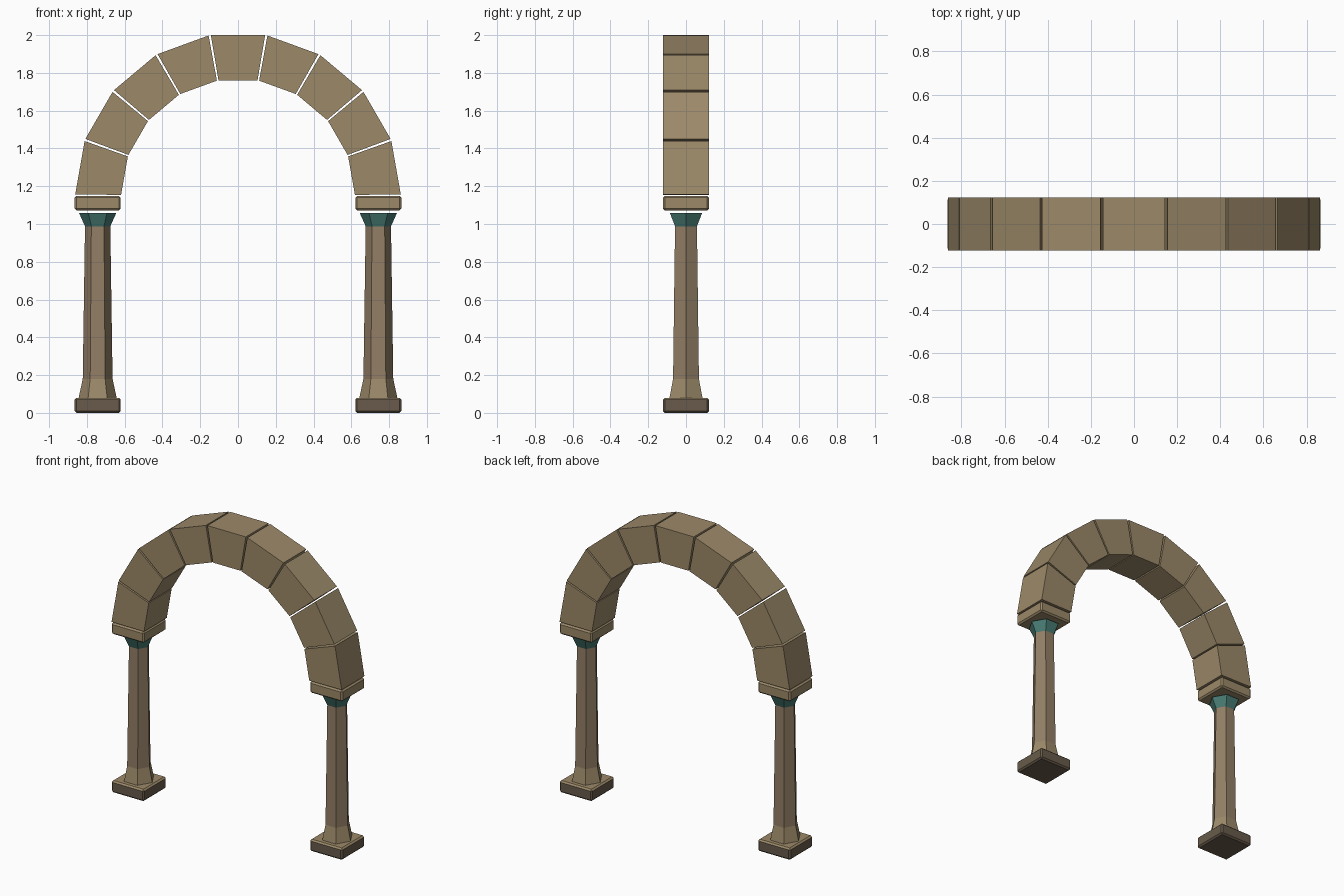
import bpy, bmesh, math

if "Cube" in bpy.data.objects:
    bpy.data.objects.remove(bpy.data.objects["Cube"])

COL_X, HALF_D = 0.743, 0.122
ARCH_Z, R_OUT, R_IN = 1.15, 0.862, 0.619


def material(name, rgb):
    m = bpy.data.materials.new(name)
    m.diffuse_color = (*rgb, 1)
    m.use_nodes = True
    m.node_tree.nodes["Principled BSDF"].inputs["Base Color"].default_value = m.diffuse_color
    return m


stone = material("sandstone", (0.33, 0.25, 0.14))
shaft_stone = material("shaft_stone", (0.29, 0.21, 0.13))
dark_stone = material("dark_stone", (0.14, 0.105, 0.07))
patina = material("green_capital", (0.065, 0.20, 0.175))


def finish(name, bm, mats):
    bmesh.ops.recalc_face_normals(bm, faces=bm.faces[:])
    me = bpy.data.meshes.new(name)
    bm.to_mesh(me)
    bm.free()
    for m in mats:
        me.materials.append(m)
    ob = bpy.data.objects.new(name, me)
    bpy.context.collection.objects.link(ob)
    return ob


def slab(name, x, z0, z1, mats, bevel):
    """Square bevelled slab; a second material goes on its upward faces."""
    bm = bmesh.new()
    bmesh.ops.create_cube(bm, size=1)
    for v in bm.verts:
        v.co.x = v.co.x * 2 * HALF_D + x
        v.co.y *= 2 * HALF_D
        v.co.z = z0 if v.co.z < 0 else z1
    bmesh.ops.bevel(bm, geom=bm.edges[:], offset=bevel, segments=1, affect='EDGES')
    bm.normal_update()
    if len(mats) > 1:
        for f in bm.faces:
            f.material_index = 1 if f.normal.z > 0.3 else 0
    return finish(name, bm, mats)


def hex_stack(name, x, rings, mats):
    """Six-sided turned part from (radius, z) rings, one material per section."""
    bm = bmesh.new()
    loops = [[bm.verts.new((x + r * math.cos(math.radians(60 * i)),
                            r * math.sin(math.radians(60 * i)), z))
              for i in range(6)] for r, z in rings]
    for s, (a, b) in enumerate(zip(loops, loops[1:])):
        for i in range(6):
            j = (i + 1) % 6
            bm.faces.new((a[i], a[j], b[j], b[i])).material_index = s
    bm.faces.new(loops[0])
    bm.faces.new(loops[-1]).material_index = len(loops) - 2
    return finish(name, bm, mats)


def voussoir(name, mid, half=9.6):
    """Wedge stone of the arch, centred on an angle from vertical."""
    bm = bmesh.new()
    a, b = math.radians(mid - half), math.radians(mid + half)
    corners = [(R_IN, a), (R_OUT, a), (R_OUT, b), (R_IN, b)]
    f = bm.faces.new([bm.verts.new((r * math.sin(t), -HALF_D, ARCH_Z + r * math.cos(t)))
                      for r, t in corners])
    ext = bmesh.ops.extrude_face_region(bm, geom=[f], use_keep_orig=True)
    for v in ext["geom"]:
        if isinstance(v, bmesh.types.BMVert):
            v.co.y = HALF_D
    return finish(name, bm, [stone])


# Columns: plinth, flared shaft with capital, impost block
for side, x in (("left", -COL_X), ("right", COL_X)):
    slab(f"{side}_plinth", x, 0.0, 0.08, [dark_stone, stone], 0.01)
    hex_stack(f"{side}_column", x,
              [(0.101, 0.078), (0.079, 0.18), (0.067, 0.988), (0.098, 1.057)],
              [stone, shaft_stone, patina])
    slab(f"{side}_impost", x, 1.072, 1.149, [stone], 0.01)

# Arch ring of nine stones with open joints
for k in range(9):
    voussoir("keystone" if k == 4 else f"arch_stone_{k + 1}", -80 + 20 * k)
